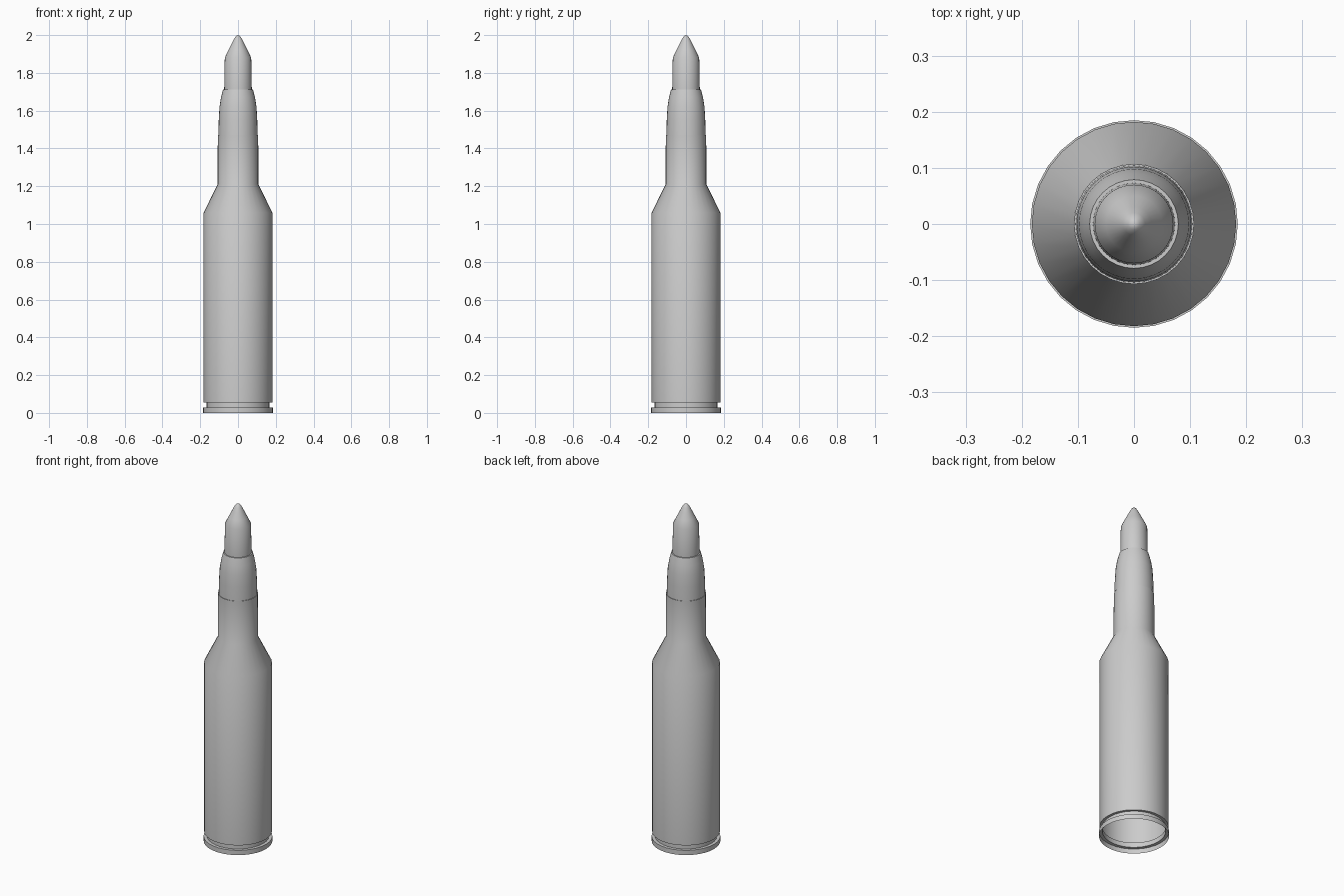
import bpy
import math

SIDES = 32

old = bpy.data.objects.get("Cube")
if old:
    bpy.data.objects.remove(old, do_unlink=True)

metal = bpy.data.materials.new("plain_grey_metal")
metal.use_nodes = True
grey = (0.6, 0.6, 0.6, 1.0)
metal.diffuse_color = grey
metal.node_tree.nodes["Principled BSDF"].inputs["Base Color"].default_value = grey


def lathe(name, profile):
    """Spin (radius, height) points around z; a zero radius closes to a point."""
    verts, rings, faces = [], [], []
    for r, z in profile:
        start = len(verts)
        count = SIDES if r > 0 else 1
        for i in range(count):
            a = math.tau * i / SIDES
            verts.append((r * math.cos(a), r * math.sin(a), z))
        rings.append([start + i % count for i in range(SIDES)])
    for low, high in zip(rings, rings[1:]):
        for i in range(SIDES):
            j = (i + 1) % SIDES
            quad = [low[i], low[j], high[j], high[i]]
            faces.append(list(dict.fromkeys(quad)))
    mesh = bpy.data.meshes.new(name)
    mesh.from_pydata(verts, [], faces)
    mesh.materials.append(metal)
    obj = bpy.data.objects.new(name, mesh)
    bpy.context.collection.objects.link(obj)
    bpy.ops.object.select_all(action="DESELECT")
    obj.select_set(True)
    bpy.context.view_layer.objects.active = obj
    bpy.ops.object.shade_smooth_by_angle(angle=math.radians(35))
    return obj


# Hollow case, open underneath: rim, extractor groove, body, shoulder, neck
lathe("case", [
    (0.185, 0), (0.185, 0.028), (0.167, 0.028), (0.167, 0.056),
    (0.182, 0.056), (0.182, 1.06), (0.108, 1.21), (0.107, 1.47),
    (0.101, 1.47),
])

# Curved middle section with a narrow ledge on top
lathe("projectile_body", [
    (0.104, 1.47), (0.102, 1.55), (0.098, 1.62), (0.090, 1.67),
    (0.079, 1.713), (0.072, 1.713),
])

# Slim nose with a rounded point
lathe("projectile_nose", [
    (0.073, 1.713), (0.070, 1.88), (0.050, 1.922), (0.031, 1.96),
    (0.020, 1.982), (0.010, 1.996), (0, 2.0),
])
